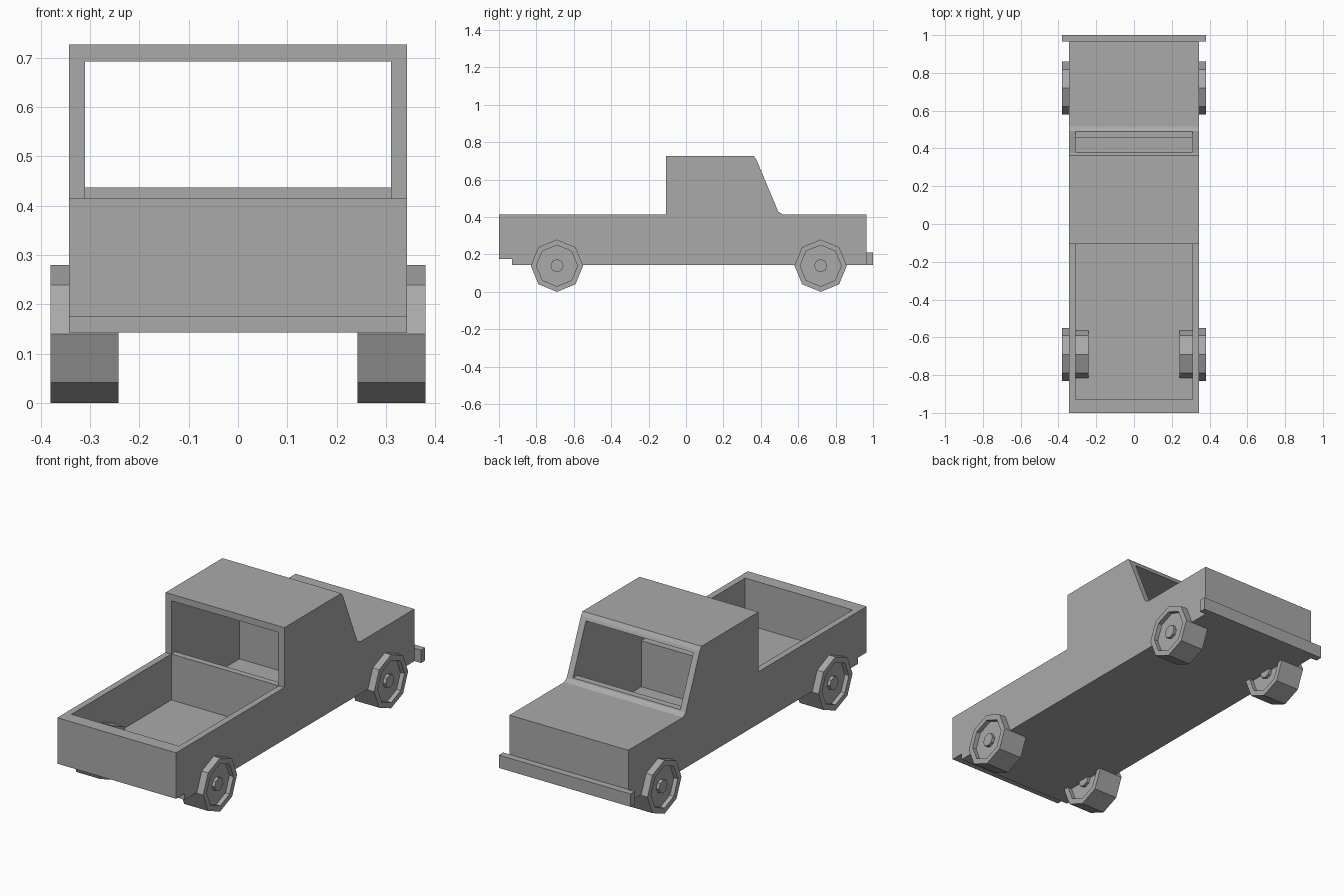
import bpy, bmesh, math

cube = bpy.data.objects.get("Cube")
if cube:
    bpy.data.objects.remove(cube, do_unlink=True)

grey = bpy.data.materials.new("plain grey")
grey.use_nodes = True
colour = (0.4, 0.4, 0.4, 1)
grey.diffuse_color = colour
grey.node_tree.nodes["Principled BSDF"].inputs["Base Color"].default_value = colour


def add_object(name, bm):
    bmesh.ops.recalc_face_normals(bm, faces=bm.faces)
    mesh = bpy.data.meshes.new(name)
    bm.to_mesh(mesh)
    bm.free()
    mesh.materials.append(grey)
    obj = bpy.data.objects.new(name, mesh)
    bpy.context.scene.collection.objects.link(obj)
    return obj


def side_prism(name, profile, half_width):
    """Extrude a (y, z) outline across the width."""
    bm = bmesh.new()
    face = bm.faces.new([bm.verts.new((-half_width, y, z)) for y, z in profile])
    moved = bmesh.ops.extrude_face_region(bm, geom=[face])["geom"]
    verts = [v for v in moved if isinstance(v, bmesh.types.BMVert)]
    bmesh.ops.translate(bm, verts=verts, vec=(2 * half_width, 0, 0))
    return add_object(name, bm)


def wheel(name, x, y, z, profile, sides=8):
    """Turn a (radius, x) outline around the axle; the ends are capped."""
    bm = bmesh.new()
    rings = []
    for radius, offset in profile:
        ring = []
        for i in range(sides):
            a = math.tau * i / sides
            ring.append(bm.verts.new((x + offset, y + radius * math.sin(a),
                                      z + radius * math.cos(a))))
        rings.append(ring)
    for a, b in zip(rings, rings[1:]):
        for i in range(sides):
            j = (i + 1) % sides
            bm.faces.new((a[i], a[j], b[j], b[i]))
    bm.faces.new(rings[0])
    bm.faces.new(rings[-1])
    return add_object(name, bm)


# Body shell: cargo bed, cab and bonnet in one outline
FLOOR, SILL = 0.175, 0.415
body = side_prism("body", [
    (-1, FLOOR), (-0.93, FLOOR), (-0.93, 0.143), (0.965, 0.143),
    (0.965, SILL), (0.515, SILL), (0.493, 0.43), (0.376, 0.708),
    (0.362, 0.727), (-0.107, 0.727), (-0.107, SILL), (-1, SILL)], 0.343)

# Hollow for the bed, cab interior, rear opening and windscreen opening
hollow = side_prism("hollow_cutter", [
    (-0.93, FLOOR), (-0.107, FLOOR), (-0.107, SILL), (-0.074, SILL),
    (-0.074, FLOOR), (0.455, FLOOR), (0.455, 0.437), (0.6, 0.437),
    (0.6, 0.693), (-0.93, 0.693)], 0.31)
hollow.hide_render = True

cut = body.modifiers.new("hollow", 'BOOLEAN')
cut.operation = 'DIFFERENCE'
cut.solver = 'EXACT'
cut.object = hollow
graph = bpy.context.evaluated_depsgraph_get()
body_mesh = bpy.data.meshes.new_from_object(body.evaluated_get(graph))
body.modifiers.clear()
body.data = body_mesh
bpy.data.objects.remove(hollow, do_unlink=True)

# Bumper
side_prism("bumper", [(0.965, 0.143), (1, 0.143), (1, 0.21), (0.965, 0.21)], 0.38)

# Wheels: dished on both faces with a raised hub
half = [(0.035, 0.062), (0.035, 0.046), (0.11, 0.046), (0.11, 0.069), (0.14, 0.069)]
outline = half + [(r, -x) for r, x in reversed(half)]
for end, y in (("bed", -0.69), ("bonnet", 0.72)):
    for side, sign in (("left", 1), ("right", -1)):
        wheel(f"{end}_wheel_{side}", sign * 0.311, y, 0.14, outline)
